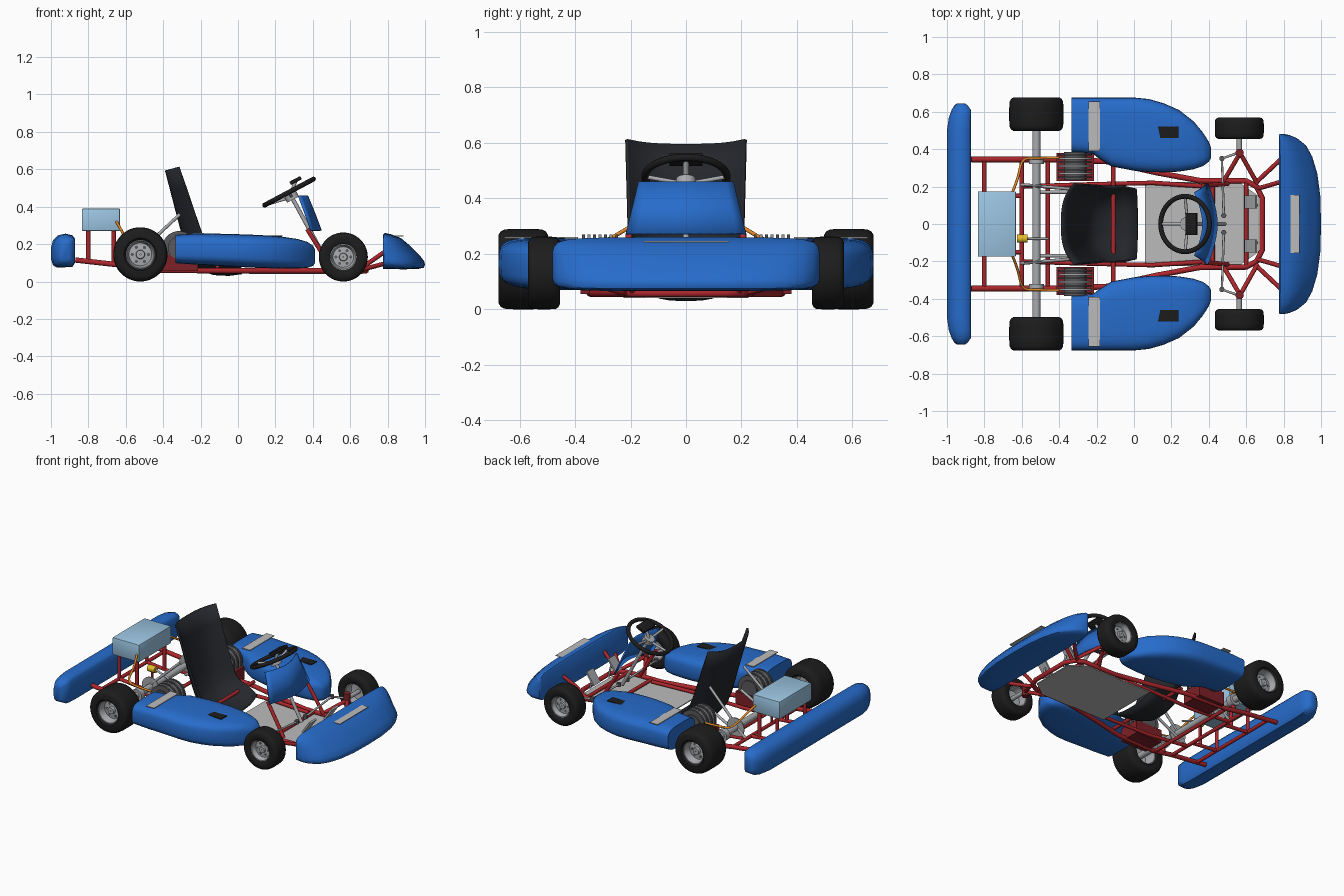
import bpy, bmesh, math
from mathutils import Vector, Matrix

if "Cube" in bpy.data.objects:
    bpy.data.objects.remove(bpy.data.objects["Cube"])

def mat(name, r, g, b):
    m = bpy.data.materials.new(name)
    m.diffuse_color = (r, g, b, 1)
    m.use_nodes = True
    m.node_tree.nodes["Principled BSDF"].inputs["Base Color"].default_value = m.diffuse_color
    return m

BLUE, RED = mat("blue", .02, .15, .6), mat("red", .42, .02, .025)
BLACK, SEAT = mat("black", .012, .012, .012), mat("seat", .018, .02, .025)
TANK, ORANGE = mat("tank", .33, .56, .76), mat("orange", .75, .25, .02)
YELLOW, DARKRED = mat("yellow", .8, .5, .02), mat("dark_red", .2, .015, .02)
STEEL, DARK, PALE = mat("steel", .4, .41, .43), mat("dark_grey", .1, .1, .11), mat("pale", .5, .5, .5)

def finish(ob, m, angle=40):
    ob.data.materials.clear()
    ob.data.materials.append(m)
    bpy.ops.object.select_all(action='DESELECT')
    ob.select_set(True)
    bpy.context.view_layer.objects.active = ob
    bpy.ops.object.shade_smooth_by_angle(angle=math.radians(angle))
    return ob

def new_obj(name, bm, m, angle=40):
    bmesh.ops.recalc_face_normals(bm, faces=bm.faces)
    me = bpy.data.meshes.new(name)
    bm.to_mesh(me)
    bm.free()
    ob = bpy.data.objects.new(name, me)
    bpy.context.collection.objects.link(ob)
    return finish(ob, m, angle)

def loft(name, rings, m, closed=True, caps=True, loop=False, angle=40):
    bm = bmesh.new()
    vs = [[bm.verts.new(p) for p in r] for r in rings]
    n = len(vs[0])
    for a, b in list(zip(vs, vs[1:])) + ([(vs[-1], vs[0])] if loop else []):
        for i in range(n if closed else n - 1):
            j = (i + 1) % n
            bm.faces.new((a[i], a[j], b[j], b[i]))
    if caps:
        bm.faces.new(vs[0])
        bm.faces.new(vs[-1])
    return new_obj(name, bm, m, angle)

def lathe_y(name, c, prof, m, n=40):
    rings = [[(c[0] + r * math.cos(t), c[1] + y, c[2] + r * math.sin(t))
              for t in (math.tau * i / n for i in range(n))] for y, r in prof]
    return loft(name, rings, m, caps=False, loop=True)

def cyl(name, p0, p1, r, m, n=24):
    p0, p1 = Vector(p0), Vector(p1)
    d = p1 - p0
    bm = bmesh.new()
    M = Matrix.Translation((p0 + p1) / 2) @ d.to_track_quat('Z', 'Y').to_matrix().to_4x4()
    bmesh.ops.create_cone(bm, cap_ends=True, segments=n, radius1=r, radius2=r, depth=d.length, matrix=M)
    return new_obj(name, bm, m)

def box(name, c, s, m, tilt=0, bevel=0):
    bm = bmesh.new()
    M = Matrix.Translation(c) @ Matrix.Rotation(tilt, 4, 'Y') @ Matrix.Diagonal((*s, 1))
    bmesh.ops.create_cube(bm, size=1, matrix=M)
    if bevel:
        bmesh.ops.bevel(bm, geom=bm.edges[:], offset=bevel, segments=2, affect='EDGES', profile=.5)
    return new_obj(name, bm, m)

def tubes(name, paths, r, m, smooth=False):
    cu = bpy.data.curves.new(name, 'CURVE')
    cu.dimensions, cu.bevel_depth, cu.bevel_resolution, cu.use_fill_caps = '3D', r, 3, True
    for path in paths:
        sp = cu.splines.new('NURBS' if smooth else 'POLY')
        sp.points.add(len(path) - 1)
        for p, co in zip(sp.points, path):
            p.co = (*co, 1)
        if smooth:
            sp.order_u, sp.use_endpoint_u = 3, True
    ob = bpy.data.objects.new(name, cu)
    bpy.context.collection.objects.link(ob)
    bpy.ops.object.select_all(action='DESELECT')
    ob.select_set(True)
    bpy.context.view_layer.objects.active = ob
    bpy.ops.object.convert(target='MESH')
    return finish(bpy.context.object, m, 50)

def both(path):
    return [path, [(x, -y, z) for x, y, z in path]]

def spow(v, e):
    return math.copysign(abs(v) ** e, v)

# Chassis tubes
half = [(-.87, .345, .115), (-.6, .345, .085), (-.45, .345, .06), (-.15, .335, .058), (.12, .275, .058),
        (.35, .232, .058), (.6, .23, .058), (.655, .2, .058), (.685, .14, .058)]
tubes("chassis_rail", [half + [(x, -y, z) for x, y, z in reversed(half)]], .015, RED)
cross = [[(x, -y, z), (x, y, z)] for x, y, z in
         ((-.8, .345, .105), (-.6, .345, .085), (-.46, .345, .06), (-.11, .33, .085), (.42, .23, .058), (.6, .23, .058))]
struts = []
for p in ([(-.6, .2, .085), (-.3, .21, .058), (.1, .22, .058), (.4, .2, .058)],
          [(-.8, .15, .1), (-.8, .15, .28)], [(-.665, .15, .095), (-.665, .15, .28)],
          [(-.8, .15, .105), (-.6, .15, .085)],
          [(.65, .22, .06), (.8, .36, .1)], [(.66, .19, .06), (.7, .2, .1), (.8, .23, .17)],
          [(.37, .205, .28), (.5, .215, .07)],
          [(.48, .23, .06), (.565, .375, .12)], [(.66, .215, .06), (.57, .375, .12)]):
    struts += both(p)
tubes("chassis_braces", cross + struts, .012, RED)

# Floor tray
fl = [(.06, .225), (.56, .225), (.665, .15), (.665, -.15), (.56, -.225), (.06, -.225)]
loft("floor_tray", [[(x, y, z) for x, y in fl] for z in (.04, .046)], PALE)

# Front and rear bumpers: section swept across y
def bumper(name, sec, stations, x0, zc):
    st = [(-y, a, b, k) for y, a, b, k in reversed(stations)] + stations[1:]
    loft(name, [[(a + u * (b - a), y, zc + (z - zc) * k) for u, z in sec] for y, a, b, k in st], BLUE, angle=50)

bumper("front_bumper", [(0, .068), (0, .25), (.04, .26), (.2, .252), (.43, .232), (.65, .19), (.88, .138), (.98, .108),
                        (1, .09), (.97, .074), (.85, .068), (.5, .065)],
       [(0, .775, 1, 1), (.15, .775, .996, 1), (.27, .775, .98, .99), (.36, .775, .953, .97), (.42, .775, .92, .93),
        (.46, .775, .87, .83), (.476, .775, .83, .7), (.482, .78, .8, .5)], .775, .155)
bumper("rear_bumper", [(0, .1), (0, .23), (.1, .247), (.4, .256), (.7, .247), (.92, .22), (1, .18), (1, .12),
                       (.92, .088), (.75, .074), (.1, .078)],
       [(0, -.872, -1, 1), (.5, -.872, -1, 1), (.57, -.872, -.99, .96), (.61, -.872, -.975, .87),
        (.635, -.89, -.96, .7), (.645, -.905, -.945, .5)], -.87, .16)
box("front_bumper_panel", (.852, 0, .2435), (.066, .31, .004), PALE)

# Side pods
stations = [(-.335, .385, .675, .098, .25), (-.22, .375, .676, .09, .257), (-.18, .345, .676, .088, .257),
            (-.12, .308, .676, .084, .256), (0, .285, .676, .078, .253), (.08, .278, .668, .074, .25),
            (.16, .276, .645, .071, .246), (.24, .28, .61, .07, .239), (.32, .293, .548, .07, .227),
            (.37, .31, .487, .073, .212), (.4, .333, .44, .083, .192), (.413, .355, .405, .1, .17)]
for s, side in ((1, "left"), (-1, "right")):
    rings = []
    for x, a, b, lo, hi in stations:
        rings.append([(x, s * ((a + b) / 2 + (b - a) / 2 * spow(math.cos(t), .5)),
                       (lo + hi) / 2 + (hi - lo) / 2 * spow(math.sin(t), .55))
                      for t in (math.tau * i / 32 for i in range(32))])
    loft(side + "_side_pod", rings, BLUE, angle=50)
    box(side + "_pod_strip", (-.212, s * .522, .258), (.06, .265, .005), PALE)
    box(side + "_pod_patch", (.16, s * .49, .2445), (.155, .06, .005), BLACK)

# Wheels
def wheel(name, x, y, r, w, s):
    t = [(-1, .6), (-1, .84), (-.9, .94), (-.75, .985), (-.4, 1), (.4, 1), (.75, .985), (.9, .94), (1, .84), (1, .6),
         (.85, .52), (-.85, .52)]
    lathe_y(name + "_tyre", (x, y, r), [(a * w, b * r) for a, b in t], BLACK, 48)
    rim = [(-.88, .56), (-.86, .5), (0, .45), (.1, .02), (.6, .02), (.6, .15), (.4, .17), (.35, .42), (.86, .5), (.88, .56)]
    lathe_y(name + "_rim", (x, y, r), [(a * w * s, b * r) for a, b in rim], STEEL)
    for i in range(6):
        a = math.tau * i / 6
        px, pz = x + .3 * r * math.cos(a), r + .3 * r * math.sin(a)
        cyl(name + "_rim_hole", (px, y + s * .3 * w, pz), (px, y + s * .4 * w, pz), .06 * r, DARK, 12)

for s, side in ((1, "left"), (-1, "right")):
    wheel(side + "_rear_wheel", -.522, s * .587, .145, .09, s)
    wheel(side + "_front_wheel", .563, s * .512, .131, .058, s)
    # Steering knuckle and tie rod
    cyl(side + "_stub_axle", (.563, s * .37, .131), (.563, s * .51, .131), .014, STEEL)
    cyl(side + "_king_pin", (.565, s * .38, .09), (.565, s * .38, .17), .022, DARKRED)
    tubes(side + "_tie_rod", [[(.48, s * .045, .11), (.47, s * .35, .13), (.555, s * .38, .131)]], .007, STEEL)
    for p in ((.48, s * .045, .11), (.47, s * .35, .13)):
        cyl(side + "_rod_joint", (p[0], p[1], p[2] - .012), (p[0], p[1], p[2] + .012), .014, DARK, 12)
    # Pedal
    box(side + "_pedal", (.625, s * .118, .15), (.012, .07, .1), STEEL, .6)
    tubes(side + "_pedal_arm", [[(.66, s * .1, .06), (.64, s * .1, .14)]], .007, STEEL)
    # Engine with cooling fins
    box(side + "_crankcase", (-.315, s * .305, .1), (.2, .15, .09), DARKRED)
    cyl(side + "_engine_core", (-.315, s * .235, .18), (-.315, s * .385, .18), .06, DARK)
    for i in range(7):
        y = s * (.25 + i * .02)
        cyl(side + "_engine_fin", (-.315, y - .005, .18), (-.315, y + .005, .18), .09, STEEL if i % 2 else DARK, 32)
    # Axle sprocket and bearing, seat stay, fuel hose
    cyl(side + "_sprocket", (-.522, s * .2, .145), (-.522, s * .208, .145), .065, STEEL, 32)
    cyl(side + "_axle_bearing", (-.522, s * .32, .145), (-.522, s * .36, .145), .04, STEEL)
    tubes(side + "_bearing_hanger", [[(-.522, s * .34, .07), (-.522, s * .34, .145)]], .014, RED)
    tubes(side + "_seat_stay", [[(-.6, s * .21, .09), (-.31, s * .185, .36)], [(-.52, s * .17, .085), (-.3, s * .17, .2)]],
          .009, STEEL)
    tubes(side + "_fuel_hose", [[(-.65, s * .17, .32), (-.62, s * .24, .27), (-.6, s * .35, .22), (-.53, s * .352, .2),
                                 (-.4, s * .355, .2)]], .007, ORANGE, True)

cyl("rear_axle", (-.522, -.58, .145), (-.522, .58, .145), .022, STEEL)

# Bucket seat
prof = [(-.385, .595, .215, .07), (-.355, .48, .212, .08), (-.32, .345, .208, .09), (-.285, .215, .205, .1),
        (-.255, .125, .2, .11), (-.205, .065, .2, .11), (-.13, .04, .2, .1), (-.05, .036, .2, .08), (.02, .045, .185, .04)]
rings = []
for i, (x, z, w, d) in enumerate(prof):
    a, b = prof[max(i - 1, 0)], prof[min(i + 1, len(prof) - 1)]
    t = Vector((b[0] - a[0], b[1] - a[1])).normalized()
    rings.append([(x - t.y * d * abs(u) ** 3, w * u, z + t.x * d * abs(u) ** 3)
                  for u in (math.sin(math.pi / 2 * k / 10) for k in range(-10, 11))])
seat = loft("seat", rings, SEAT, closed=False, caps=False, angle=60)
sol = seat.modifiers.new("thickness", 'SOLIDIFY')
sol.thickness, sol.offset = .012, 0

# Fuel tank and pump
box("fuel_tank", (-.733, 0, .33), (.204, .35, .12), TANK, bevel=.006)
cyl("fuel_pump", (-.625, -.078, .2), (-.57, -.078, .2), .022, YELLOW)
tubes("pump_bracket", [[(-.6, -.078, .085), (-.6, -.078, .2)]], .008, RED)
cyl("pump_pipe", (-.57, -.078, .2), (-.46, -.078, .16), .007, STEEL)

# Steering wheel, spokes, column and display
hub, tilt = Vector((.273, 0, .478)), -.49
bpy.ops.mesh.primitive_torus_add(major_segments=48, minor_segments=12, major_radius=.148, minor_radius=.013,
                                 location=hub, rotation=(0, tilt, 0))
bpy.context.object.name = "steering_wheel"
finish(bpy.context.object, BLACK, 60)
R = Matrix.Rotation(tilt, 3, 'Y')
axis = R @ Vector((0, 0, 1))
base = hub - axis * .03
tubes("steering_spokes", [[base, hub + R @ Vector((.147 * math.cos(a), .147 * math.sin(a), 0))]
                          for a in (math.pi / 2, -math.pi / 2, math.pi)], .008, STEEL)
cyl("steering_hub", hub - axis * .045, hub - axis * .01, .036, STEEL)
cyl("steering_column", hub - axis * .03, (.485, 0, .09), .011, STEEL)
box("dash_display", (.308, 0, .54), (.065, .12, .02), BLACK, tilt, .003)
tubes("display_mount", [[hub - axis * .02, (.308, 0, .54)]], .01, STEEL)

# Curved front panel
rings = []
for x, z, w in ((.37, .458, .17), (.408, .365, .192), (.443, .272, .215)):
    rings.append([(x - (.045 + .35 * (.458 - z) * .1) * abs(k / 6) ** 1.7, w * k / 6, z) for k in range(-6, 7)])
panel = loft("front_panel", rings, BLUE, closed=False, caps=False, angle=60)
sol = panel.modifiers.new("thickness", 'SOLIDIFY')
sol.thickness, sol.offset = .01, 0
